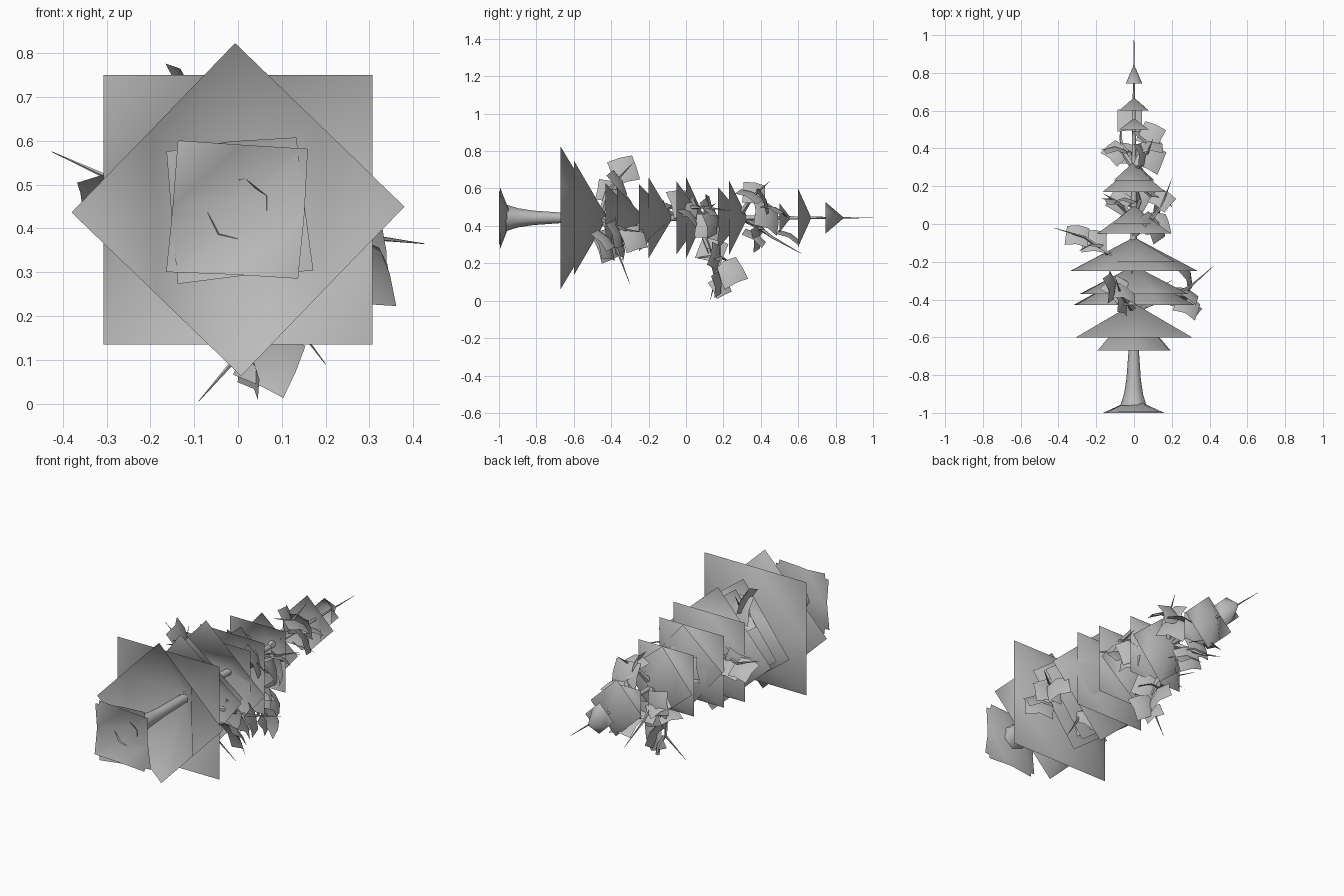
import bpy, bmesh, math, random
from mathutils import Vector, Matrix

if "Cube" in bpy.data.objects:
    bpy.data.objects.remove(bpy.data.objects["Cube"])

random.seed(4)
ZC = 0.443  # height of the trunk axis (the tree lies along y)

grey = bpy.data.materials.new("plain_grey")
grey.diffuse_color = (0.5, 0.5, 0.5, 1)
grey.use_nodes = True
grey.node_tree.nodes["Principled BSDF"].inputs["Base Color"].default_value = grey.diffuse_color


def finish(bm, name, angle=40):
    me = bpy.data.meshes.new(name)
    bm.to_mesh(me)
    bm.free()
    me.materials.append(grey)
    ob = bpy.data.objects.new(name, me)
    bpy.context.collection.objects.link(ob)
    bpy.ops.object.select_all(action='DESELECT')
    ob.select_set(True)
    bpy.context.view_layer.objects.active = ob
    bpy.ops.object.shade_smooth_by_angle(angle=math.radians(angle))
    return ob


def tube(bm, path, sides):
    """Tapered tube through (point, radius) pairs, ending in a tip."""
    rings = []
    for i, (p, r) in enumerate(path):
        a = Vector(path[max(i - 1, 0)][0])
        b = Vector(path[min(i + 1, len(path) - 1)][0])
        q = (b - a).to_track_quat('Z', 'Y')
        rings.append([bm.verts.new(Vector(p) + q @ Vector((
            r * math.cos(k * math.tau / sides), r * math.sin(k * math.tau / sides), 0)))
            for k in range(sides)])
    for u, v in zip(rings, rings[1:]):
        for k in range(sides):
            n = (k + 1) % sides
            bm.faces.new((u[k], u[n], v[n], v[k]))


# trunk with flared foot and pointed tip
bm = bmesh.new()
tube(bm, [((0, y, ZC), r) for y, r in [(-.962, .073), (-.94, .066), (-.9, .053), (-.82, .04),
     (-.67, .029), (-.3, .022), (.1, .016), (.5, .01), (.84, .004), (1, .0008)]], 7)
finish(bm, "trunk", 60)


def tier(name, y0, y1, r, turn, wobble=0.0):
    """Square card of 2 x 2 cells with a raised centre; the cell diagonals all
    run parallel to the direction given by turn, so two corners stay flat."""
    bm = bmesh.new()
    top = bm.verts.new((0, y1, ZC))
    rim = []
    for k in range(8):
        a = math.radians(turn + 45 * k)
        w = r * (1 if k % 2 == 0 else math.sqrt(.5)) * (1 + random.uniform(-wobble, wobble))
        rim.append(bm.verts.new((w * math.cos(a), y0, ZC + w * math.sin(a))))
    for k in (0, 4):                      # long diagonal through the centre
        bm.faces.new((rim[k - 1], rim[k], top))
        bm.faces.new((rim[k], rim[k + 1], top))
    for k in (2, 6):                      # flat corners
        bm.faces.new((rim[k - 1], rim[k], rim[k + 1]))
        bm.faces.new((rim[k - 1], rim[k + 1], top))
    finish(bm, name, 80)


# needle skirts, from foot to tip
tiers = [(-.67, -.44, .38, 91), (-.6, -.42, .435, 45), (-.43, -.25, .325, 8),
         (-.37, -.22, .29, 8), (-.25, -.07, .34, 3), (-.2, -.07, .305, 45),
         (-.05, .09, .275, 45), (0, .1, .22, 85), (.17, .31, .235, 45),
         (.23, .33, .2, 95), (.5, .56, .11, 45), (.6, .67, .155, 91), (.745, .845, .085, 91)]
for i, (a, b, r, t) in enumerate(tiers):
    tier(f"needle_skirt_{i + 1}", a, b, r, t)

# two crooked squares around the foot
tier("foot_skirt_1", -1, -.925, .215, 41, .03)
tier("foot_skirt_2", -.995, -.93, .215, 51, .03)


def branch(i, pts, cards):
    """Thin spike branch with bent needle cards."""
    bm = bmesh.new()
    n = len(pts) - 1
    tube(bm, [(p, .018 * (1 - k / n) + .0008) for k, p in enumerate(pts)], 5)
    finish(bm, f"branch_{i}")
    bm = bmesh.new()
    for x, y, z, s, face in cards:
        # cards look roughly along the given axis
        d = {'x': Vector((1, .4, .2)), 'y': Vector((.2, 1, .2)), 'z': Vector((.2, .5, 1))}[face]
        d += Vector([random.uniform(-.35, .35) for _ in range(3)])
        m = Matrix.Translation((x, y, z)) @ d.to_track_quat('Z', 'Y').to_matrix().to_4x4() \
            @ Matrix.Rotation(random.uniform(-.5, .5), 4, 'Z')
        g = [[bm.verts.new(m @ Vector((u * s / 2, v * s / 2, -.16 * s * (u * u + .6 * v * v))))
              for u in (-1, 0, 1)] for v in (-1, 0, 1)]
        for r in range(2):
            for c in range(2):
                bm.faces.new((g[r][c], g[r][c + 1], g[r + 1][c + 1], g[r + 1][c]))
    finish(bm, f"needle_cards_{i}", 60)


branch(1, [(0, -.22, .445), (-.13, -.16, .47), (-.26, -.07, .5), (-.425, -.02, .575)],
       [(-.3, -.05, .5, .12, 'z'), (-.21, -.08, .48, .13, 'z'), (-.22, -.1, .47, .12, 'y'),
        (-.13, -.15, .46, .10, 'y')])
branch(2, [(0, -.45, .44), (.16, -.4, .41), (.3, -.33, .38), (.425, -.22, .365)],
       [(.29, -.41, .30, .15, 'y'), (.3, -.27, .34, .13, 'x'), (.24, -.36, .38, .13, 'y'),
        (.29, -.42, .34, .13, 'z'), (.28, -.35, .36, .14, 'y')])
branch(3, [(0, .06, .44), (.03, .12, .28), (.01, .16, .12), (-.09, .13, .005)],
       [(.08, .19, .10, .13, 'y'), (.05, .24, .16, .14, 'x'), (.03, .14, .28, .14, 'x'),
        (.06, .18, .23, .13, 'y'), (.04, .19, .08, .1, 'x'), (.02, .15, .25, .13, 'z')])
branch(4, [(0, -.46, .44), (-.03, -.42, .58), (-.07, -.37, .64), (-.1, -.28, .74)],
       [(-.1, -.33, .705, .14, 'x'), (-.05, -.41, .59, .12, 'x'), (-.06, -.34, .64, .15, 'y'),
        (-.08, -.33, .58, .14, 'z')])
branch(5, [(0, .28, .445), (.04, .33, .52), (.07, .37, .57), (.1, .45, .64)],
       [(.09, .36, .58, .14, 'z'), (.08, .43, .54, .14, 'y'), (.1, .45, .46, .16, 'x'),
        (.06, .37, .58, .12, 'x'), (.09, .48, .5, .12, 'z')])
branch(6, [(0, -.06, .445), (.08, .01, .5), (.15, .1, .5), (.2, .24, .48)],
       [(.12, .0, .53, .16, 'x'), (.15, .14, .49, .11, 'z'), (.15, .16, .42, .13, 'y'),
        (.12, .02, .48, .14, 'z'), (.14, .12, .4, .13, 'x')])
branch(7, [(0, .3, .445), (-.06, .38, .4), (-.07, .46, .34), (-.06, .62, .25)],
       [(-.09, .39, .42, .12, 'z'), (-.1, .41, .42, .12, 'y'), (-.04, .4, .34, .13, 'y'),
        (-.02, .56, .36, .13, 'z'), (-.03, .38, .36, .13, 'z')])
branch(8, [(0, -.44, .44), (.04, -.4, .34), (.08, -.36, .25), (.2, -.3, .09)],
       [(.03, -.4, .29, .14, 'x'), (.03, -.33, .29, .12, 'y'), (.03, -.26, .41, .16, 'x'),
        (-.02, -.3, .42, .13, 'y'), (.03, -.39, .36, .13, 'z')])
branch(9, [(0, .04, .44), (-.06, .09, .46), (-.11, .13, .5), (-.16, .16, .52)],
       [(-.1, .13, .5, .11, 'y'), (-.05, .14, .5, .12, 'y'), (-.08, .12, .46, .11, 'z')])
